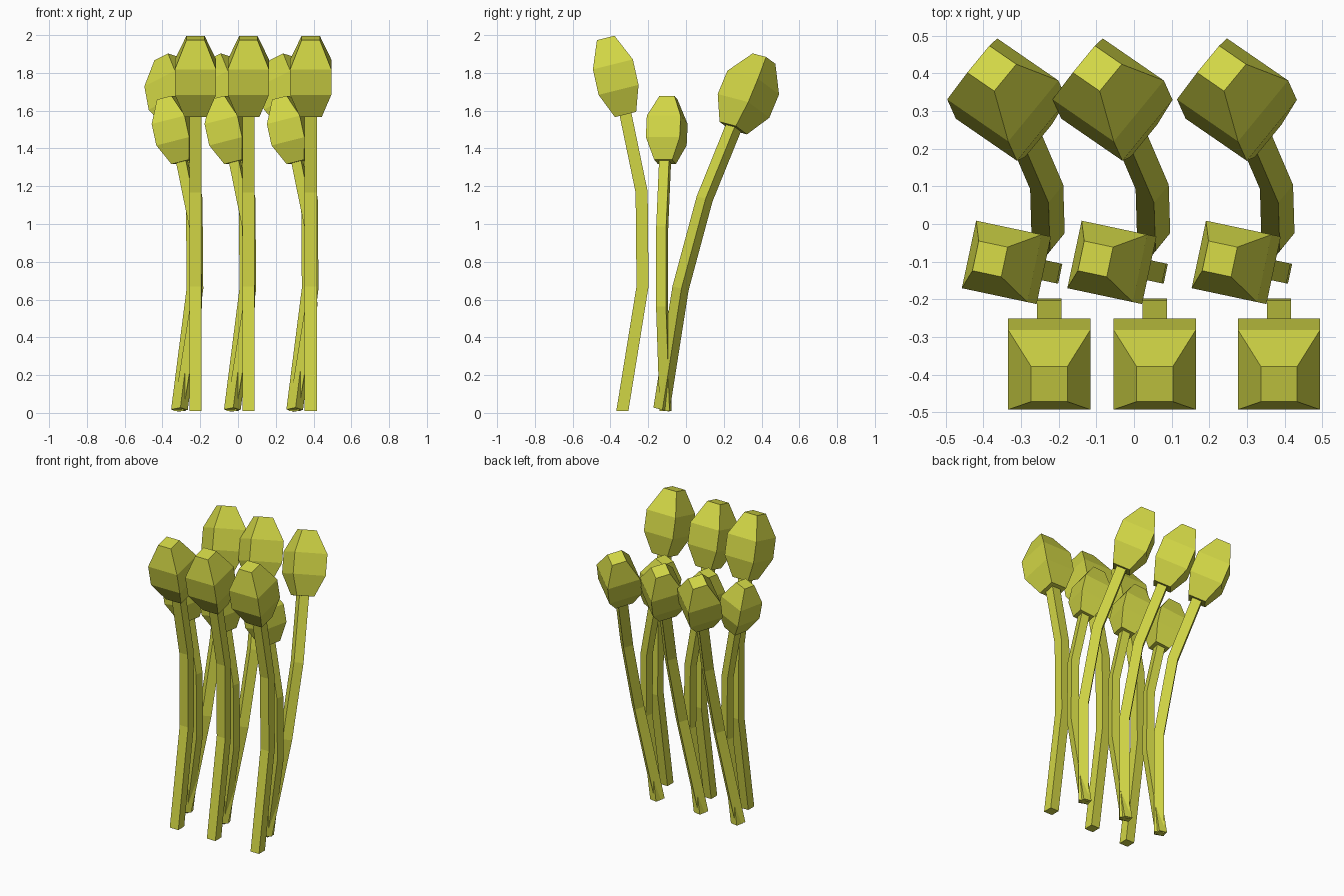
import bpy, bmesh
from math import radians
from mathutils import Matrix, Vector

if "Cube" in bpy.data.objects:
    bpy.data.objects.remove(bpy.data.objects["Cube"])

mat = bpy.data.materials.new("reed_green")
mat.diffuse_color = (0.64, 0.67, 0.06, 1)
mat.use_nodes = True
mat.node_tree.nodes["Principled BSDF"].inputs["Base Color"].default_value = mat.diffuse_color


def square_loft(name, rings):
    """Loft square rings given as (y, z, half_size, tilt in degrees)."""
    bm = bmesh.new()
    prev = None
    for y, z, r, tilt in rings:
        rot = Matrix.Rotation(radians(tilt), 3, 'X')
        loop = [bm.verts.new(Vector((0, y, z)) + rot @ Vector((sx * r, sy * r, 0)))
                for sx, sy in ((-1, -1), (1, -1), (1, 1), (-1, 1))]
        if prev:
            for i in range(4):
                j = (i + 1) % 4
                bm.faces.new((prev[i], prev[j], loop[j], loop[i]))
        else:
            bm.faces.new(loop[::-1])
        prev = loop
    bm.faces.new(prev)
    bmesh.ops.recalc_face_normals(bm, faces=bm.faces)
    mesh = bpy.data.meshes.new(name)
    bm.to_mesh(mesh)
    bm.free()
    mesh.materials.append(mat)
    return mesh


# Bent stalk and faceted seed head, leaning towards -y
stem = square_loft("stem", [(0, 0, .032, 0), (.107, .66, .032, 0),
                            (.102, 1.16, .032, 6), (.017, 1.57, .032, 14)])
head = square_loft("seed_head", [(.017, 1.57, .058, 14), (-.02, 1.70, .109, 14),
                                 (-.05, 1.835, .109, 14), (-.088, 1.975, .048, 14)])

# Each clump: tall front reed, short middle reed, reed leaning back
reeds = [
    ("front", (0, -.337, .01), 0, 0, 1.0),
    ("middle", (-.085, -.108, .01), -102, 0, .84),
    ("back", (-.085, -.13, .017), -128.5, -14.7, .98),
]

for n, cx in enumerate((-.225, .055, .385), 1):
    for label, pos, yaw, lean, scale in reeds:
        m = (Matrix.Translation(Vector(pos) + Vector((cx, 0, 0)))
             @ Matrix.Rotation(radians(lean), 4, 'X')
             @ Matrix.Rotation(radians(yaw), 4, 'Z')
             @ Matrix.Scale(scale, 4))
        for mesh in (stem, head):
            ob = bpy.data.objects.new(f"{label}_{mesh.name}_{n}", mesh)
            ob.matrix_world = m
            bpy.context.collection.objects.link(ob)
